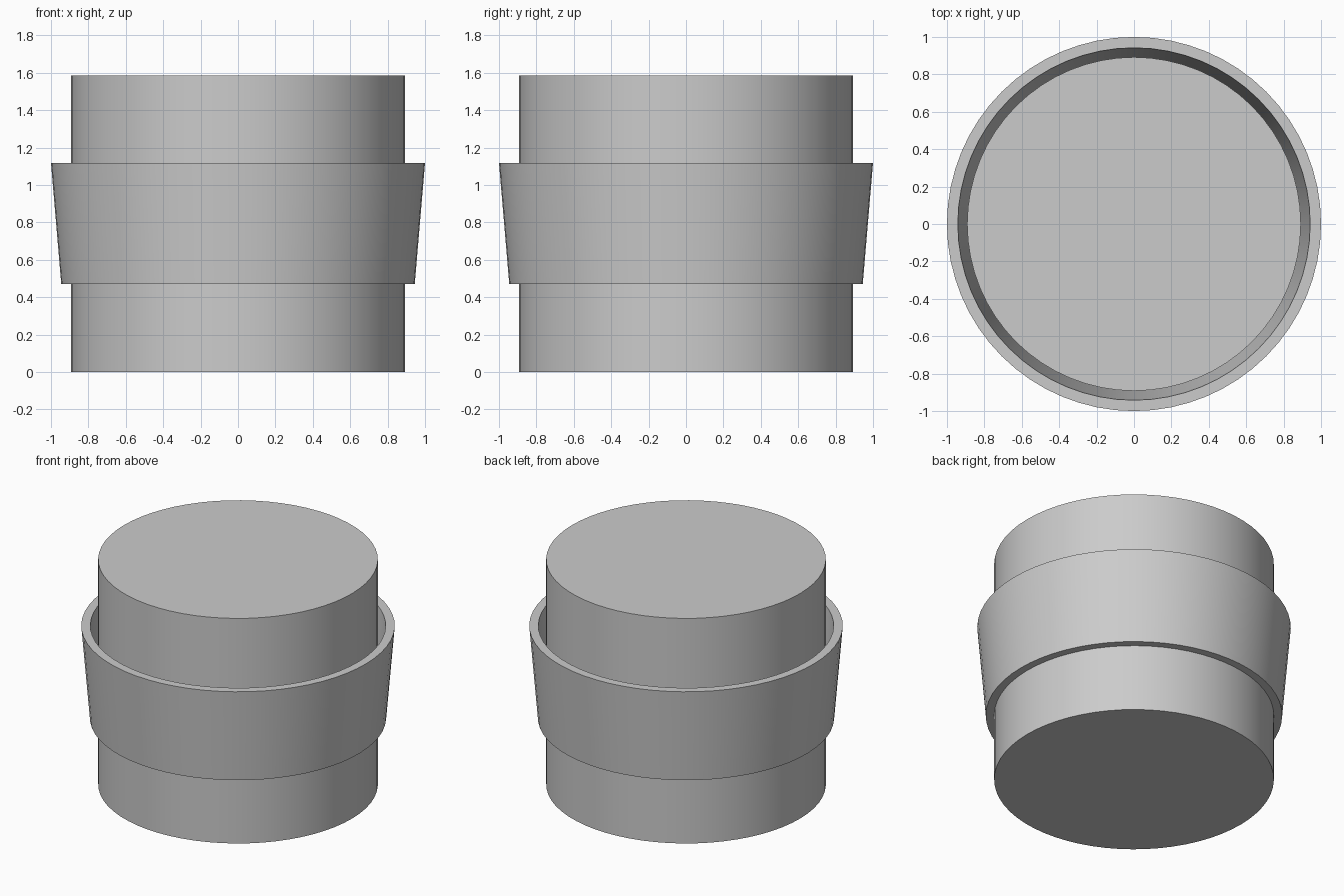
import bpy, bmesh, math

if "Cube" in bpy.data.objects:
    bpy.data.objects.remove(bpy.data.objects["Cube"])

SIDES = 64

grey = bpy.data.materials.new("plain grey")
grey.diffuse_color = (0.6, 0.6, 0.6, 1)
grey.use_nodes = True
grey.node_tree.nodes["Principled BSDF"].inputs["Base Color"].default_value = grey.diffuse_color


def lathe(name, profile, closed):
    """Revolve an (r, z) profile around z; open profiles get flat end caps."""
    bm = bmesh.new()
    rings = []
    for r, z in profile:
        rings.append([bm.verts.new((r * math.cos(2 * math.pi * i / SIDES),
                                    r * math.sin(2 * math.pi * i / SIDES), z))
                      for i in range(SIDES)])
    pairs = list(zip(rings, rings[1:]))
    if closed:
        pairs.append((rings[-1], rings[0]))
    else:
        bm.faces.new(rings[0][::-1])
        bm.faces.new(rings[-1])
    for a, b in pairs:
        for i in range(SIDES):
            j = (i + 1) % SIDES
            bm.faces.new((a[i], a[j], b[j], b[i]))
    bmesh.ops.recalc_face_normals(bm, faces=bm.faces[:])
    mesh = bpy.data.meshes.new(name)
    bm.to_mesh(mesh)
    bm.free()
    mesh.materials.append(grey)
    obj = bpy.data.objects.new(name, mesh)
    bpy.context.collection.objects.link(obj)
    bpy.ops.object.select_all(action='DESELECT')
    obj.select_set(True)
    bpy.context.view_layer.objects.active = obj
    bpy.ops.object.shade_smooth_by_angle(angle=math.radians(30))
    return obj


# Solid core cylinder
lathe("core_cylinder", [(0.892, 0), (0.892, 1.584)], False)

# Flared collar: outer wall, flat rim, sloped inner wall, flat underside
lathe("flared_collar", [(0.892, 0.47), (0.945, 0.47), (1.0, 1.118), (0.942, 1.118)], True)
